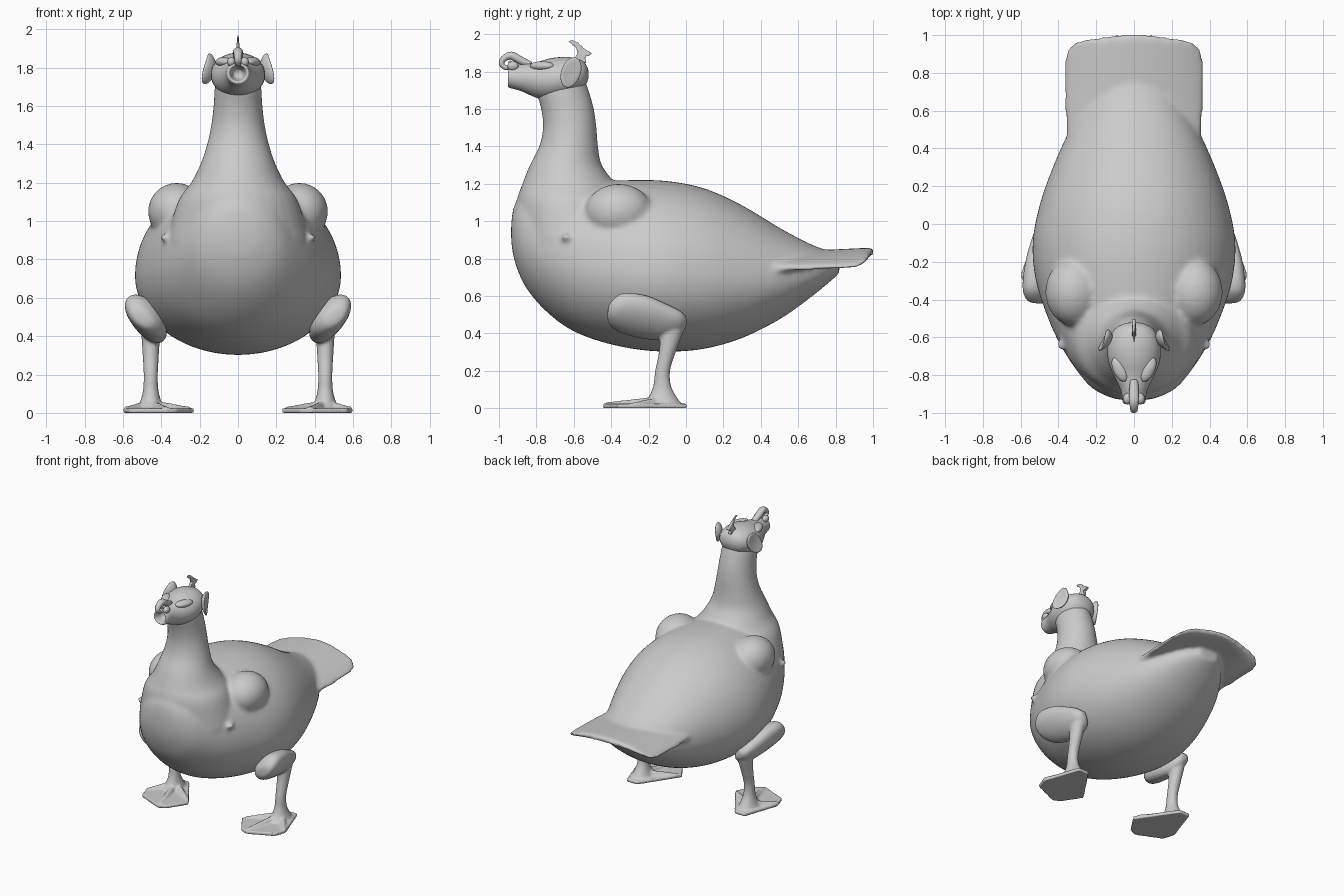
import bpy, bmesh, math
from mathutils import Vector, Matrix

if "Cube" in bpy.data.objects:
    bpy.data.objects.remove(bpy.data.objects["Cube"])

TAU = math.tau


def resample(rows, steps=4):
    """Catmull-Rom interpolation of parameter rows."""
    out = []
    for i in range(len(rows) - 1):
        a, b = rows[max(i - 1, 0)], rows[i]
        c, d = rows[i + 1], rows[min(i + 2, len(rows) - 1)]
        for k in range(steps):
            t = k / steps
            out.append([0.5 * (2 * q + (r - p) * t + (2 * p - 5 * q + 4 * r - s) * t * t
                               + (3 * q - p - 3 * r + s) * t ** 3)
                        for p, q, r, s in zip(a, b, c, d)])
    return out + [list(rows[-1])]


def loft(bm, rings):
    vs = [[bm.verts.new(p) for p in r] for r in rings]
    n = len(vs[0])
    for a, b in zip(vs, vs[1:]):
        for i in range(n):
            bm.faces.new((a[i], a[(i + 1) % n], b[(i + 1) % n], b[i]))
    bm.faces.new(vs[0])
    bm.faces.new(vs[-1])


def upright_ring(y, zb, zt, hw, xc=0.0, lean=0.0, low=0.45, n=40):
    """Egg-shaped ring facing along y."""
    zc = zb + low * (zt - zb)
    pts = []
    for i in range(n):
        c, s = math.cos(TAU * i / n), math.sin(TAU * i / n)
        dz = s * ((zt - zc) if s > 0 else (zc - zb))
        pts.append((xc + hw * c + lean * dz, y, zc + dz))
    return pts


def flat_ring(z, y0, y1, hw, xc=0.0, n=32):
    """Elliptical ring facing along z."""
    return [(xc + hw * math.cos(TAU * i / n),
             (y0 + y1) / 2 + (y1 - y0) / 2 * math.sin(TAU * i / n), z) for i in range(n)]


def ellipsoid(bm, loc, size, rot=(0, 0, 0)):
    m = Matrix.Translation(loc)
    for angle, axis in zip(rot, 'XYZ'):
        m = m @ Matrix.Rotation(math.radians(angle), 4, axis)
    bmesh.ops.create_uvsphere(bm, u_segments=28, v_segments=16, radius=1,
                              matrix=m @ Matrix.Diagonal((*size, 1)))


def finish(name, bm, voxel=0, smooth=0):
    bmesh.ops.recalc_face_normals(bm, faces=bm.faces)
    me = bpy.data.meshes.new(name)
    bm.to_mesh(me)
    bm.free()
    me.shade_smooth()
    ob = bpy.data.objects.new(name, me)
    bpy.context.collection.objects.link(ob)
    if voxel:
        r = ob.modifiers.new("Fuse", 'REMESH')
        r.mode, r.voxel_size, r.use_smooth_shade = 'VOXEL', voxel, True
    if smooth:
        s = ob.modifiers.new("Soften", 'SMOOTH')
        s.factor, s.iterations = 0.5, smooth
    return ob


# Body: egg-shaped trunk, neck, shoulders and fan tail fused together
bm = bmesh.new()
trunk = [(-.935, .90, .98, .03), (-.92, .80, 1.08, .12), (-.87, .67, 1.15, .22),
         (-.78, .55, 1.18, .30), (-.65, .44, 1.20, .385), (-.5, .37, 1.21, .455),
         (-.3, .32, 1.22, .52), (-.1, .302, 1.215, .537), (.1, .318, 1.175, .50),
         (.3, .375, 1.085, .43), (.5, .475, .965, .34), (.65, .58, .885, .25),
         (.75, .66, .845, .17), (.82, .72, .825, .08)]
loft(bm, [upright_ring(*r, n=56) for r in resample(trunk)])
neck = [(.9, -.90, -.3, .37), (1.1, -.905, -.33, .315), (1.2, -.875, -.38, .245),
        (1.3, -.835, -.45, .195), (1.4, -.785, -.47, .162), (1.5, -.765, -.478, .14),
        (1.6, -.775, -.492, .128), (1.7, -.80, -.52, .122), (1.78, -.78, -.55, .11)]
loft(bm, [flat_ring(*r) for r in resample(neck)])
for s in (1, -1):
    ellipsoid(bm, (s * .32, -.36, 1.05), (.15, .18, .15))
    ellipsoid(bm, (s * .385, -.64, .915), (.022, .03, .022))
tail = [(.34, .34, .79, .05, .07), (.5, .362, .80, .055, .07), (.72, .37, .82, .07, .055),
        (.87, .367, .83, .075, .05), (.93, .35, .835, .07, .045), (.965, .31, .84, .045, .035)]
rings = []
for y, hw, zc, droop, t in resample(tail):
    ring = []
    for i in range(40):
        u, v = math.cos(TAU * i / 40), math.sin(TAU * i / 40)
        ring.append((hw * u, y + .04 * (1 - u * u),
                     zc - droop * u * u + t / 2 * math.copysign(abs(v) ** .6, v)))
    rings.append(ring)
loft(bm, rings)
finish("body", bm, .013, 14)

# Head: snout with an open round mouth
bm = bmesh.new()
head = [(-.87, 1.75, 1.79, .02), (-.90, 1.737, 1.803, .034), (-.945, 1.73, 1.812, .042),
        (-.952, 1.72, 1.82, .052), (-.94, 1.712, 1.828, .06), (-.88, 1.695, 1.84, .07),
        (-.80, 1.66, 1.85, .108), (-.72, 1.645, 1.872, .138), (-.63, 1.66, 1.878, .138),
        (-.56, 1.70, 1.86, .105), (-.53, 1.74, 1.83, .06), (-.52, 1.775, 1.795, .015)]
loft(bm, [upright_ring(*r, low=.5) for r in resample(head, 3)])
finish("head", bm)

# Brow ridges and nostrils beside the snout
bm = bmesh.new()
for s in (1, -1):
    ellipsoid(bm, (s * .075, -.77, 1.83), (.035, .07, .025), (0, 0, s * -25))
    ellipsoid(bm, (s * .035, -.925, 1.83), (.022, .03, .025))
finish("brow_and_nostrils", bm)

# Curled nose horn, a tapering spiral tube
path = [(-.83, 1.835, .8), (-.885, 1.86, 1), (-.935, 1.885, 1), (-.975, 1.868, .8),
        (-.985, 1.84, .7), (-.96, 1.82, .6), (-.935, 1.835, .5), (-.945, 1.855, .4)]
bm = bmesh.new()
pts = resample(path)
rings = []
for i, (y, z, r) in enumerate(pts):
    a, b = pts[max(i - 1, 0)], pts[min(i + 1, len(pts) - 1)]
    d = Vector((0, b[0] - a[0], b[1] - a[1])).normalized()
    side = Vector((0, -d.z, d.y))
    rings.append([Vector((.026 * r * math.cos(TAU * k / 14), y, z))
                  + side * (.022 * r * math.sin(TAU * k / 14)) for k in range(14)])
loft(bm, rings)
finish("nose_curl", bm)

# Thin forked crest on the crown
outline = [(-.605, 1.855), (-.578, 1.90), (-.588, 1.935), (-.632, 1.96), (-.61, 1.972),
           (-.575, 1.955), (-.553, 1.925), (-.50, 1.897), (-.525, 1.882), (-.548, 1.893),
           (-.535, 1.845)]
bm = bmesh.new()
core = []
for y, z in outline:
    core.append((y, z))
cols = [[bm.verts.new((s * .011 * min(1, max(.25, (1.99 - z) / .1)), y, z)) for y, z in core]
        for s in (-1, 1)]
bm.faces.new(cols[0])
bm.faces.new(cols[1][::-1])
for i in range(len(core)):
    j = (i + 1) % len(core)
    bm.faces.new((cols[0][i], cols[0][j], cols[1][j], cols[1][i]))
bmesh.ops.triangulate(bm, faces=[f for f in bm.faces if len(f.verts) > 4])
finish("crest", bm, .005, 3)

for s, side in ((1, "right"), (-1, "left")):
    # Cupped leaf-shaped ear
    bm = bmesh.new()
    ellipsoid(bm, (s * .152, -.615, 1.795), (.02, .055, .085), (-22, s * -12, s * 20))
    for v in bm.verts:
        k = ((v.co.y + .615) / .06) ** 2 + ((v.co.z - 1.795) / .085) ** 2
        v.co.x += s * .022 * (k - .6)
    finish(side + "_ear", bm)

    # Leg: leaning thigh, shank and webbed foot with toe ridges
    bm = bmesh.new()
    thigh = [(-.42, .48, .52, .02, .50), (-.405, .44, .565, .06, .50),
             (-.34, .40, .615, .09, .488), (-.22, .37, .605, .09, .475),
             (-.11, .365, .56, .075, .465), (-.03, .395, .52, .055, .46),
             (.003, .44, .485, .02, .46)]
    loft(bm, [upright_ring(y, zb, zt, hw, s * xc, s * .45, .5, 28)
              for y, zb, zt, hw, xc in resample(thigh)])
    shank = [(.5, -.13, 0, .055), (.42, -.135, -.012, .05), (.3, -.145, -.055, .042),
             (.2, -.165, -.085, .037), (.12, -.175, -.08, .04), (.06, -.20, -.05, .055),
             (.02, -.24, -.02, .075)]
    loft(bm, [flat_ring(*r, xc=s * .455) for r in resample(shank)])
    foot = [(.42, .005), (.505, .005), (.60, -.27), (.57, -.36), (.38, -.445),
            (.32, -.42), (.23, -.28), (.25, -.245)]
    loft(bm, [[(s * x, y, z) for x, y in foot] for z in (0, .024)])
    for x, y in ((.59, -.28), (.37, -.43), (.25, -.26)):
        a, b = Vector((s * .455, -.11, .04)), Vector((s * x, y, .02))
        d = (b - a).normalized()
        u = d.cross(Vector((0, 0, 1))).normalized()
        w = u.cross(d)
        loft(bm, [[p + (u * math.cos(TAU * k / 12) + w * math.sin(TAU * k / 12)) * r
                   for k in range(12)] for p, r in ((a, .028), (b, .012))])
    finish(side + "_leg", bm, .008, 5)
